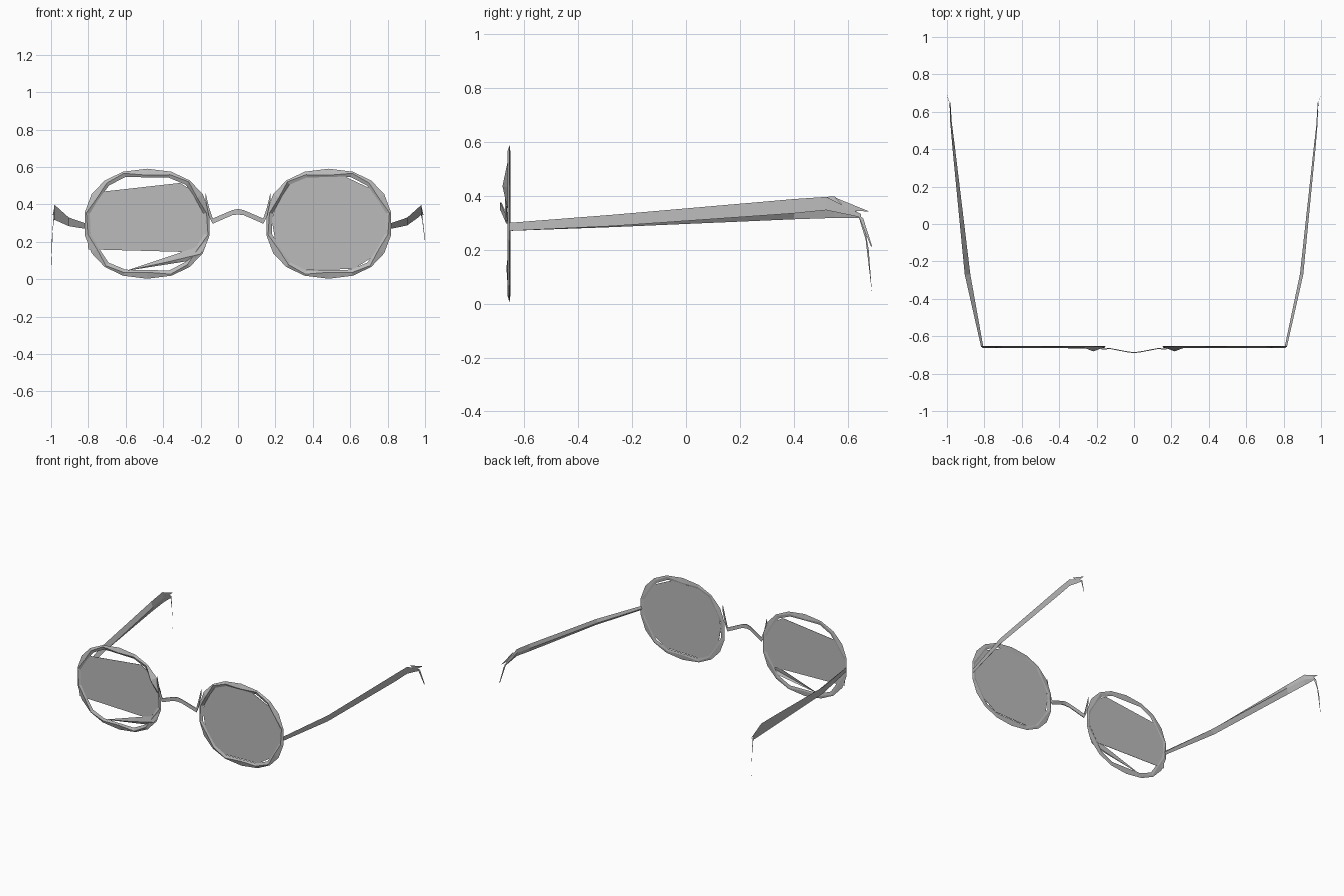
import bpy, bmesh, math

if "Cube" in bpy.data.objects:
    bpy.data.objects.remove(bpy.data.objects["Cube"])


def material(name, v):
    m = bpy.data.materials.new(name)
    m.diffuse_color = (v, v, v, 1)
    m.use_nodes = True
    m.node_tree.nodes["Principled BSDF"].inputs["Base Color"].default_value = m.diffuse_color
    return m


GREY = material("grey metal", 0.5)


def make(name, verts, faces, mat, solid=True):
    me = bpy.data.meshes.new(name)
    me.from_pydata(verts, [], faces)
    me.materials.append(mat)
    if solid:
        bm = bmesh.new()
        bm.from_mesh(me)
        bmesh.ops.recalc_face_normals(bm, faces=bm.faces)
        bm.to_mesh(me)
        bm.free()
    ob = bpy.data.objects.new(name, me)
    bpy.context.collection.objects.link(ob)
    return ob


def loft(name, rings, mat, closed=False):
    """Skin a list of equal-sized cross-section rings."""
    n, k = len(rings), len(rings[0])
    verts = [v for r in rings for v in r]
    faces = []
    for i in range(n if closed else n - 1):
        a, b = i * k, (i + 1) % n * k
        faces += [(a + j, a + (j + 1) % k, b + (j + 1) % k, b + j) for j in range(k)]
    if not closed:
        faces += [tuple(range(k)), tuple(range((n - 1) * k, n * k))]
    return make(name, verts, faces, mat)


def plate(name, outline, y, t, mat):
    """Thin flat plate from an x,z outline."""
    return loft(name, [[(x, y + d, z) for x, z in outline] for d in (0, t)], mat)


def oval(a, inset):
    """Slightly squared oval around the lens centre."""
    c, s = math.cos(a), math.sin(a)
    p = 0.9
    return (0.485 + (0.338 - inset) * math.copysign(abs(c) ** p, c),
            0.297 + (0.294 - inset) * math.copysign(abs(s) ** p, s))


# Low-poly lenses, the left one cut flatter at top and bottom
left_lens = [(-0.80, 0.37), (-0.78, 0.42), (-0.71, 0.47), (-0.31, 0.515), (-0.22, 0.46),
             (-0.18, 0.38), (-0.17, 0.26), (-0.24, 0.145), (-0.80, 0.16), (-0.81, 0.27)]
right_lens = [(0.81, 0.30), (0.79, 0.39), (0.74, 0.47), (0.57, 0.55), (0.33, 0.545),
              (0.25, 0.49), (0.21, 0.42), (0.18, 0.32), (0.20, 0.20), (0.28, 0.08),
              (0.36, 0.05), (0.62, 0.055), (0.72, 0.12), (0.79, 0.22)]
plate("left_lens", left_lens, -0.656, 0.002, GREY)
plate("right_lens", right_lens, -0.656, 0.002, GREY)

# Folded shard across the lower part of the left rim
shard = [(-0.60, 0.045, -0.657), (-0.24, 0.165, -0.658), (-0.16, 0.21, -0.658),
         (-0.20, 0.135, -0.666), (-0.38, 0.092, -0.664), (-0.25, 0.10, -0.655)]
make("left_rim_shard", [(x, y, z) for x, z, y in shard],
     [(0, 4, 1), (1, 4, 3), (1, 3, 2), (0, 5, 4), (4, 5, 3)], GREY, False)

# Rims: shallow three-sided section with uneven width, bulging forward by the nose
N = 18
for side, name in ((-1, "left_rim"), (1, "right_rim")):
    rings = []
    for i in range(N):
        a = 2 * math.pi * (i + 0.5) / N
        w = (0.030, 0.046, 0.034)[i % 3]
        ridge = (0.3, 0.75, 0.5)[i % 3]
        ox, oz = oval(a, 0)
        mx, mz = oval(a, w * ridge)
        ix, iz = oval(a, w)
        bulge = 0.018 if 0.36 < oz < 0.46 and ox < 0.25 else 0
        rings.append([(side * ox, -0.655, oz), (side * mx, -0.663 - bulge, mz),
                      (side * ix, -0.655, iz), (side * mx, -0.652, mz)])
    loft(name, rings, GREY, closed=True)

# Bridge: flat bent bar rising to the middle
bridge = [(-0.175, -0.670, 0.43, 0.47), (-0.155, -0.672, 0.335, 0.385),
          (-0.135, -0.667, 0.297, 0.325), (-0.03, -0.687, 0.343, 0.370),
          (0, -0.690, 0.346, 0.376), (0.03, -0.687, 0.343, 0.370),
          (0.135, -0.667, 0.297, 0.325), (0.155, -0.672, 0.335, 0.385),
          (0.175, -0.670, 0.43, 0.47)]
loft("bridge", [[(x, y, lo), (x, y, hi), (x, y + 0.005, hi), (x, y + 0.005, lo)]
                for x, y, lo, hi in bridge], GREY)

# Temples: y, x, low z, high z, inward thickness
temples = {
    -1: [(-0.655, 0.818, 0.270, 0.300, 0.012), (-0.27, 0.905, 0.284, 0.330, 0.030),
         (0.40, 0.970, 0.313, 0.388, 0.014), (0.55, 0.983, 0.318, 0.398, 0.008),
         (0.65, 0.986, 0.318, 0.330, 0.005)],
    1: [(-0.655, 0.818, 0.270, 0.300, 0.012), (-0.27, 0.905, 0.288, 0.330, 0.018),
        (0.40, 0.970, 0.335, 0.388, 0.010), (0.52, 0.980, 0.347, 0.396, 0.006),
        (0.65, 0.986, 0.320, 0.332, 0.004)],
}
for s, name in ((-1, "left"), (1, "right")):
    loft(name + "_temple", [[(s * x, y, lo), (s * x, y, hi),
                             (s * (x - t), y, (lo + hi) / 2)]
                            for y, x, lo, hi, t in temples[s]], GREY)
    # Thin splinter at the upper end
    make(name + "_temple_tip", [(s * 0.98, 0.55, 0.395), (s * 0.985, 0.60, 0.345),
                                (s * 0.992, 0.68, 0.342)], [(0, 1, 2)], GREY, False)
    # Pointed ear hook, the left one drawn out into a hair-thin spike
    hook = [(s * 0.984, 0.64, 0.325), (s * 0.988, 0.657, 0.318), (s * 0.998, 0.687, 0.21)]
    if s < 0:
        hook = [hook[0], hook[1], (-0.997, 0.678, 0.20), (-1.0, 0.690, 0.04)]
        make("left_ear_hook", hook, [(0, 1, 2), (1, 3, 2)], GREY, False)
    else:
        make("right_ear_hook", hook + [(1.0, 0.690, 0.215)], [(0, 1, 2), (1, 3, 2)], GREY, False)
